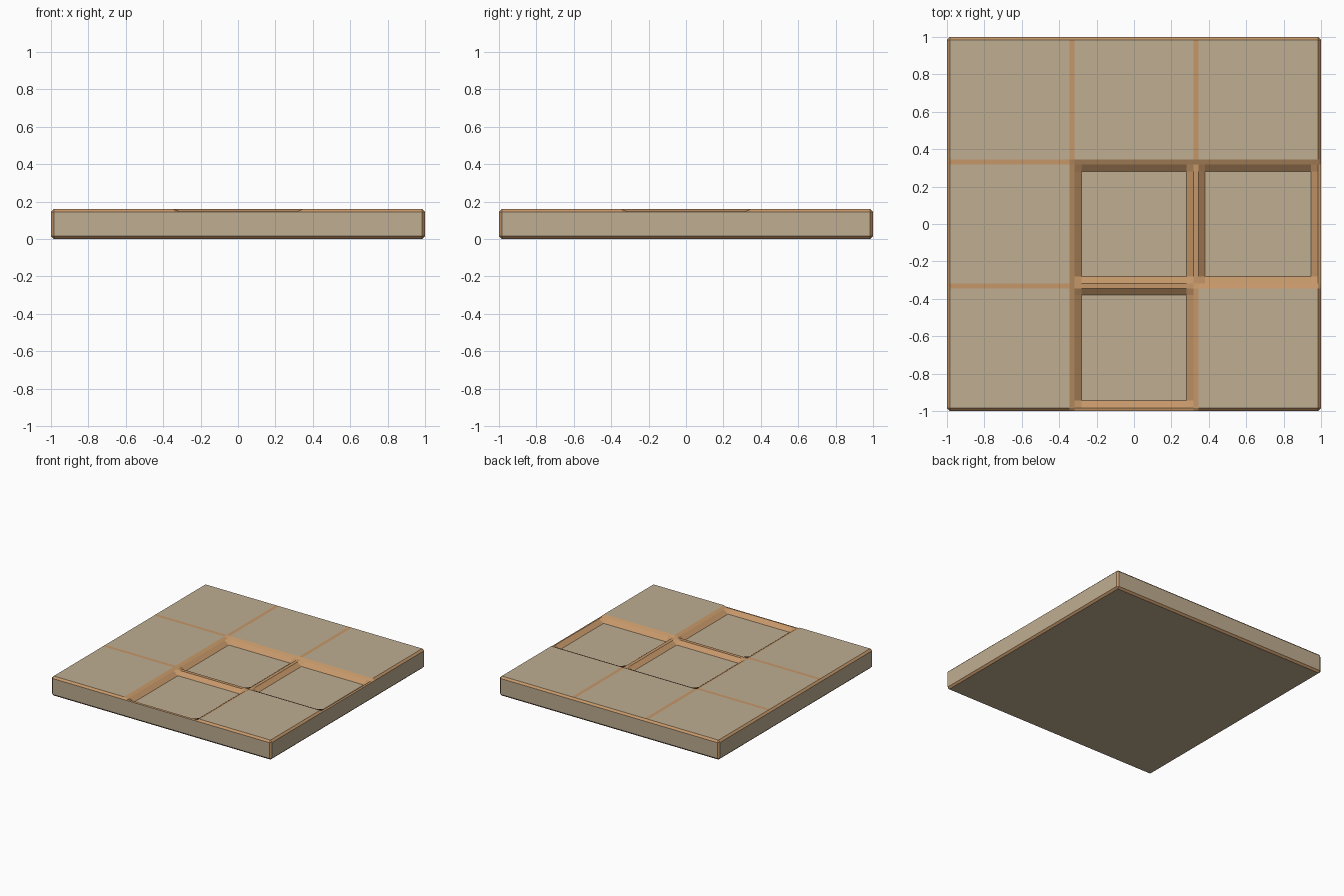
import bpy, bmesh

if "Cube" in bpy.data.objects:
    bpy.data.objects.remove(bpy.data.objects["Cube"])

H, RIDGE, FLOOR, B = 0.16, 0.148, 0.12, 0.015   # top, low rim, sunken floor, bevel

def material(name, rgb):
    m = bpy.data.materials.new(name)
    m.diffuse_color = (*rgb, 1)
    m.use_nodes = True
    m.node_tree.nodes["Principled BSDF"].inputs["Base Color"].default_value = m.diffuse_color
    return m

stone = material("tan_stone", (0.52, 0.42, 0.285))
trim = material("worn_edge", (0.56, 0.31, 0.14))

# Sunken tiles as rim boxes (x0, x1, y0, y1) and floor boxes inside them
rims = [(-.317, .317, -.317, .317), (.345, .985, -.317, .317), (-.317, .317, -.985, -.345)]
floors = [(-.28, .28, -.28, .28), (.38, .945, -.28, .28), (-.28, .28, -.945, -.38)]
lines = [-.985, -.945, -.38, -.345, -.317, -.28, .28, .317, .345, .38, .945, .985]

def inside(x, y, boxes):
    return any(a - 1e-4 <= x <= b + 1e-4 and c - 1e-4 <= y <= d + 1e-4 for a, b, c, d in boxes)

def height(x, y):
    return FLOOR if inside(x, y, floors) else RIDGE if inside(x, y, rims) else H

def band(c):
    return -1 if c < -.345 else 1 if c > .345 else 0 if abs(c) < .317 else None

def cell_colour(x, y):
    tile = (band(x), band(y))
    if None in tile:
        return 1
    if tile in ((0, 0), (1, 0), (0, -1)):
        return 0 if inside(x, y, floors) else 1
    return 0

bm = bmesh.new()
n = len(lines)

# Tiled top surface
grid = [[bm.verts.new((x, y, height(x, y))) for y in lines] for x in lines]
for i in range(n - 1):
    for j in range(n - 1):
        f = bm.faces.new((grid[i][j], grid[i + 1][j], grid[i + 1][j + 1], grid[i][j + 1]))
        f.material_index = cell_colour((lines[i] + lines[i + 1]) / 2, (lines[j] + lines[j + 1]) / 2)

# Perimeter of the top, counter-clockwise, with each side's outward direction
last = n - 1
sides = [([grid[i][0] for i in range(n)], (0, -1)),
         ([grid[last][j] for j in range(n)], (1, 0)),
         ([grid[i][last] for i in reversed(range(n))], (0, 1)),
         ([grid[0][j] for j in reversed(range(n))], (-1, 0))]

def ring(row, d, z, out):
    return [bm.verts.new((v.co.x + d[0] * out, v.co.y + d[1] * out, z)) for v in row]

# Bevelled top edge, flat wall and bevelled bottom edge on every side
walls = []
for row, d in sides:
    levels = [row, ring(row, d, H - B, B), ring(row, d, B, B), ring(row, d, 0, 0)]
    for k in range(3):
        for i in range(n - 1):
            f = bm.faces.new((levels[k][i], levels[k + 1][i], levels[k + 1][i + 1], levels[k][i + 1]))
            f.material_index = 0 if k == 1 else 1
    walls.append(levels)

# Corner chamfers
for s in range(4):
    a, b = walls[s], walls[(s + 1) % 4]
    bm.faces.new((a[0][-1], a[1][-1], b[1][0])).material_index = 1
    bm.faces.new((a[1][-1], a[2][-1], b[2][0], b[1][0])).material_index = 1
    bm.faces.new((a[2][-1], a[3][-1], b[2][0])).material_index = 1

# Underside
bm.faces.new([walls[s][3][0] for s in (3, 2, 1, 0)]).material_index = 0

bmesh.ops.remove_doubles(bm, verts=bm.verts, dist=1e-5)
bmesh.ops.recalc_face_normals(bm, faces=bm.faces)
mesh = bpy.data.meshes.new("floor_tile_slab")
bm.to_mesh(mesh)
bm.free()
mesh.materials.append(stone)
mesh.materials.append(trim)
bpy.context.collection.objects.link(bpy.data.objects.new("floor_tile_slab", mesh))
